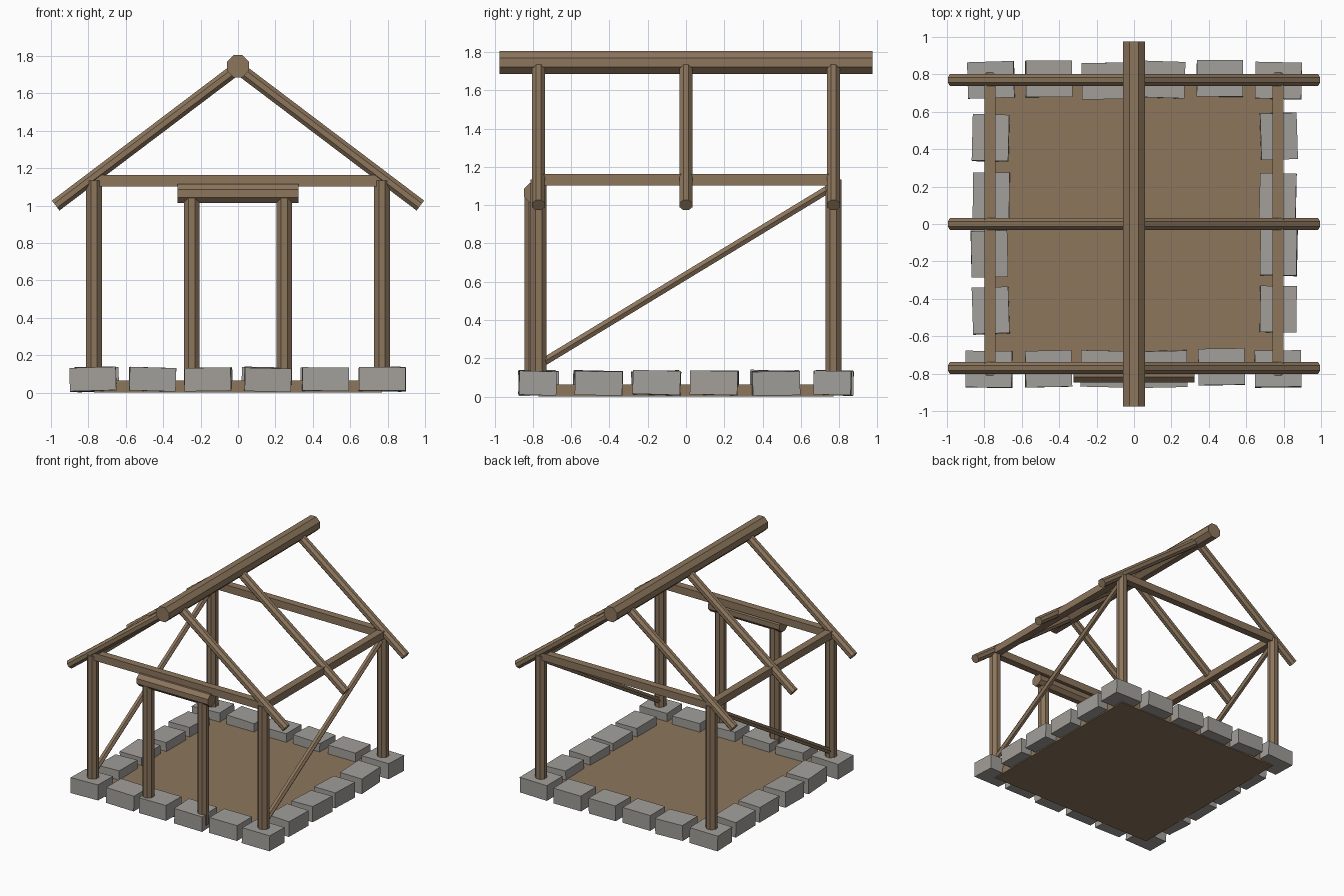
import bpy, math, random
from mathutils import Vector, Matrix

random.seed(4)
if "Cube" in bpy.data.objects:
    bpy.data.objects.remove(bpy.data.objects["Cube"])


def material(name, colour):
    m = bpy.data.materials.new(name)
    m.use_nodes = True
    m.diffuse_color = (*colour, 1)
    m.node_tree.nodes["Principled BSDF"].inputs["Base Color"].default_value = (*colour, 1)
    return m


WOOD = material("weathered wood", (0.262, 0.18, 0.108))
STONE = material("grey stone", (0.36, 0.346, 0.323))


def box(name, centre, size, mat, turn=(0, 0, 0)):
    bpy.ops.mesh.primitive_cube_add(size=1, location=centre, rotation=turn)
    ob = bpy.context.object
    ob.name = name
    ob.scale = size
    ob.data.materials.append(mat)
    return ob


def log(name, start, end, radius, sides=8):
    """Faceted pole between two points, with a flat facet facing outwards."""
    a, b = Vector(start), Vector(end)
    bpy.ops.mesh.primitive_cylinder_add(vertices=sides, radius=radius, depth=(b - a).length)
    ob = bpy.context.object
    ob.name = name
    ob.data.transform(Matrix.Rotation(math.pi / sides, 4, "Z"))
    ob.rotation_euler = (b - a).to_track_quat("Z", "Y").to_euler()
    ob.location = (a + b) / 2
    ob.data.materials.append(WOOD)
    return ob


def stone(name, x, y, size):
    turn = [random.uniform(-0.035, 0.035) for _ in range(3)]
    shift = [random.uniform(-0.008, 0.008) for _ in range(2)]
    box(name, (x + shift[0], y + shift[1], 0.071), size, STONE, turn)


W = 0.77    # half width of the frame

# Floor slab
box("floor", (0, 0, 0.032), (2 * W, 2 * W, 0.064), WOOD)

# Foundation stones
for y, side in ((-W, "front"), (W, "back")):
    for i in range(6):
        stone(f"{side}_stone_{i + 1}", (i - 2.5) * 0.308, y, (0.248, 0.195, 0.125))
for x, side in ((W, "left"), (-W, "right")):
    for i in range(4):
        stone(f"{side}_stone_{i + 1}", x, (i - 1.5) * 0.308, (0.195, 0.248, 0.125))

# Corner posts and wall plates
for x, side in ((W, "left"), (-W, "right")):
    for y, end in ((-W, "front"), (W, "back")):
        log(f"{end}_{side}_post", (x, y, 0.04), (x, y, 1.135), 0.045)
    box(f"{side}_wall_plate", (x, 0, 1.133), (0.06, 2 * W, 0.06), WOOD)
    # Diagonal wall brace
    log(f"{side}_brace", (x, -W, 0.165), (x, W, 1.1), 0.024, 6)
    # Door post
    dx = math.copysign(0.248, x)
    log(f"{side}_door_post", (dx, -0.802, 0.04), (dx, -0.802, 1.04), 0.045)
    # Rafters
    for y, end in ((-W, "front"), (0, "middle"), (W, "back")):
        log(f"{end}_{side}_rafter", (0, y, 1.737), (math.copysign(0.975, x), y, 1.0), 0.036)
for y, end in ((-W, "front"), (W, "back")):
    box(f"{end}_tie_beam", (0, y, 1.133), (2 * W, 0.06, 0.06), WOOD)

# Door lintel and ridge log
log("door_lintel", (-0.323, -0.797, 1.065), (0.323, -0.797, 1.065), 0.054)
log("ridge_log", (0, -0.975, 1.745), (0, 0.975, 1.745), 0.064)
